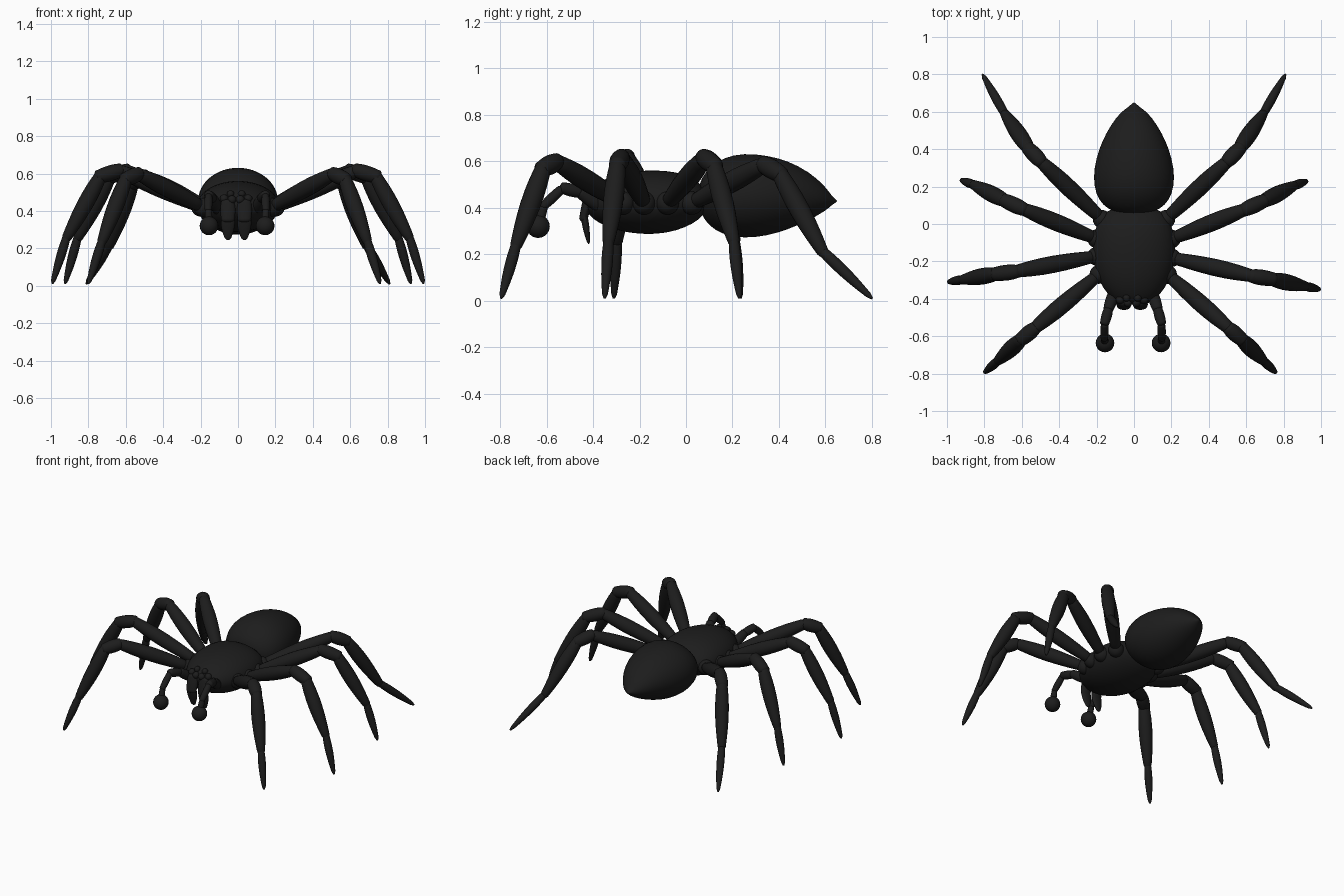
import bpy, bmesh, math
from mathutils import Vector, Matrix

if "Cube" in bpy.data.objects:
    bpy.data.objects.remove(bpy.data.objects["Cube"])

black = bpy.data.materials.new("matte black")
black.use_nodes = True
color = (0.012, 0.012, 0.012, 1)
black.diffuse_color = color
black.node_tree.nodes["Principled BSDF"].inputs["Base Color"].default_value = color


def finish(name, bm):
    bmesh.ops.recalc_face_normals(bm, faces=bm.faces)
    mesh = bpy.data.meshes.new(name)
    bm.to_mesh(mesh)
    bm.free()
    mesh.materials.append(black)
    mesh.shade_smooth()
    obj = bpy.data.objects.new(name, mesh)
    bpy.context.collection.objects.link(obj)
    return obj


def skin(bm, rings):
    for a, b in zip(rings, rings[1:]):
        for i in range(len(a)):
            j = (i + 1) % len(a)
            bm.faces.new((a[i], a[j], b[j], b[i]))
    bm.faces.new(rings[0])
    bm.faces.new(rings[-1])


def ball(bm, center, radius):
    bmesh.ops.create_uvsphere(bm, u_segments=20, v_segments=12, radius=radius,
                              matrix=Matrix.Translation(center))


def limb(bm, a, b, radius, start=0.5, end=0.5, bulge=0.45, flat=1, steps=12, sides=16):
    """Spindle from a to b, fattest at the bulge, with rounded ends."""
    a, b = Vector(a), Vector(b)
    turn = (b - a).to_track_quat('Z', 'Y')
    rings = []
    for s in range(steps + 1):
        t = 0.5 - 0.5 * math.cos(math.pi * s / steps)
        edge, k = (start, t / bulge) if t < bulge else (end, (1 - t) / (1 - bulge))
        r = radius * (edge + (1 - edge) * math.sin(k * math.pi / 2))
        r *= min(1, 0.5 + 8 * min(t, 1 - t))
        rings.append([bm.verts.new(a.lerp(b, t) + turn @ Vector(
            (r * math.cos(i * math.tau / sides), r * flat * math.sin(i * math.tau / sides), 0)))
            for i in range(sides)])
    skin(bm, rings)


def body(name, rows, sides=32):
    """Loft of elliptical sections: y, bottom z, top z, half width."""
    bm = bmesh.new()
    rings = []
    for y, low, high, w in rows:
        mid, h = (low + high) / 2, (high - low) / 2
        rings.append([bm.verts.new((w * math.cos(i * math.tau / sides), y,
                                    mid + h * math.sin(i * math.tau / sides)))
                      for i in range(sides)])
    skin(bm, rings)
    obj = finish(name, bm)
    sub = obj.modifiers.new("smooth", 'SUBSURF')
    sub.levels = sub.render_levels = 1


# Body
body("head_and_thorax", [
    (-.43, .40, .46, .06), (-.42, .37, .475, .09), (-.38, .335, .51, .14),
    (-.3, .302, .543, .192), (-.22, .288, .558, .216), (-.13, .284, .563, .224),
    (-.04, .3, .555, .214), (.03, .33, .53, .185), (.075, .365, .49, .14),
    (.095, .41, .46, .07)])
body("abdomen", [
    (.055, .42, .48, .04), (.065, .37, .53, .11), (.1, .32, .57, .168),
    (.16, .282, .618, .206), (.25, .267, .636, .22), (.35, .278, .626, .204),
    (.44, .306, .602, .173), (.53, .346, .555, .125), (.6, .386, .492, .07),
    (.625, .41, .452, .03), (.65, .426, .432, .004)])

# Legs: hip, knee start, knee end, ankle, tip, and how the right one differs
legs = {
    "front": [(.18, -.27, .42), (.51, -.56, .615), (.58, -.62, .59),
              (.695, -.735, .23), (.76, -.795, .01), (-.04, 0, 0)],
    "second": [(.2, -.18, .42), (.63, -.28, .635), (.75, -.295, .605),
               (.925, -.335, .25), (.993, -.35, .01), (0, .04, 0)],
    "third": [(.2, -.08, .42), (.59, .075, .635), (.7, .125, .6),
              (.865, .21, .25), (.925, .23, .01), (0, .005, 0)],
    "back": [(.17, .025, .42), (.5, .335, .605), (.57, .405, .565),
             (.69, .585, .2), (.81, .8, .01), (0, 0, 0)],
}
for label, (*joints, sway) in legs.items():
    for side, sign in (("left", 1), ("right", -1)):
        pts = [Vector((sign * p[0], p[1], p[2])) for p in joints]
        if sign < 0:
            pts = [p + Vector(sway) * k for p, k in zip(pts, (.2, .6, .7, .9, 1))]
        bm = bmesh.new()
        hip, knee, shin, ankle, tip = pts
        ball(bm, hip, .05)
        limb(bm, hip, knee.lerp(shin, .25), .046, .65, .65, .55)
        limb(bm, knee.lerp(hip, .05), shin.lerp(ankle, .08), .042, .75, .8)
        limb(bm, shin.lerp(knee, .25), ankle.lerp(tip, .08), .044, .7, .5, .4)
        limb(bm, ankle.lerp(shin, .08), tip, .025, .8, .4, .35)
        finish(f"{label}_{side}_leg", bm)

# Feelers and fangs
for side, sign in (("left", 1), ("right", -1)):
    bm = bmesh.new()
    path = [Vector((sign * x - .005, y, z)) for x, y, z in (
        (.1, -.36, .4), (.13, -.45, .465), (.152, -.53, .485),
        (.154, -.61, .41), (.15, -.636, .32))]
    for a, b, r in zip(path, path[1:], (.032, .028, .022, .02)):
        limb(bm, a, b + (b - a) * .15, r, .85, .8)
    ball(bm, path[-1], .05)
    finish(f"{side}_feeler", bm)

    bm = bmesh.new()
    x = sign * .044 - .01
    limb(bm, (x, -.418, .46), (x, -.444, .34), .04, .85, .85, flat=.5)
    limb(bm, (x, -.441, .38), (x, -.418, .245), .038, .9, .35, .3, flat=.4)
    finish(f"{side}_fang", bm)

# Eyes
bm = bmesh.new()
for sign in (1, -1):
    for x, y, z, r in ((.022, -.42, .46, .023), (.064, -.405, .465, .023),
                       (.03, -.395, .49, .02)):
        ball(bm, (sign * x - .01, y, z), r)
finish("eyes", bm)
